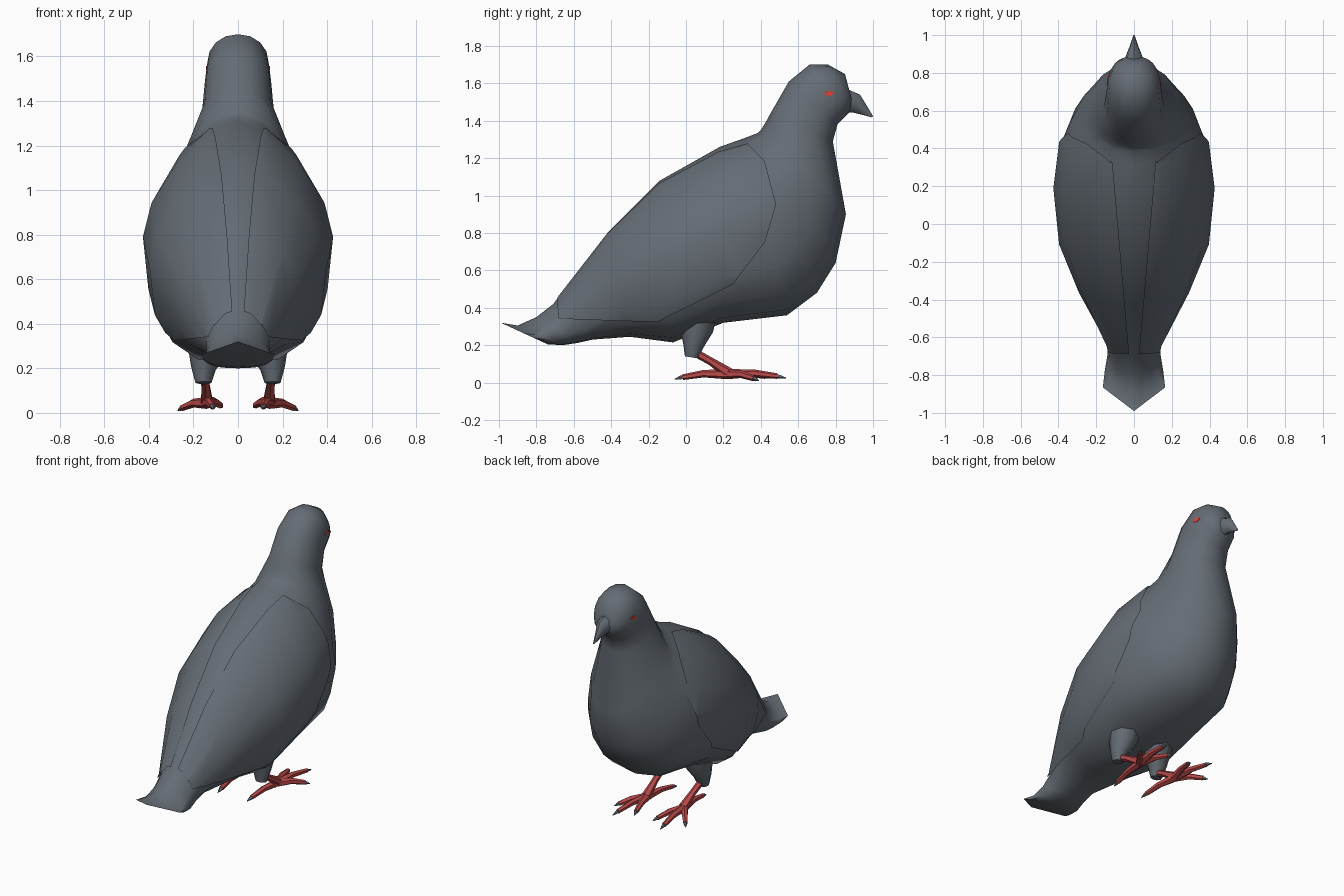
import bpy, bmesh, math
from mathutils import Vector
from mathutils.bvhtree import BVHTree

if "Cube" in bpy.data.objects:
    bpy.data.objects.remove(bpy.data.objects["Cube"])


def material(name, color):
    m = bpy.data.materials.new(name)
    m.use_nodes = True
    m.diffuse_color = (*color, 1)
    m.node_tree.nodes["Principled BSDF"].inputs["Base Color"].default_value = (*color, 1)
    return m


GREY = material("slate grey", (0.13, 0.15, 0.175))
RED = material("leg red", (0.5, 0.07, 0.07))
EYE = material("eye red", (0.75, 0.06, 0.04))


def finish(name, bm, mats, mirror=False, angle=50, closed=True):
    if closed:
        bmesh.ops.recalc_face_normals(bm, faces=bm.faces)
    me = bpy.data.meshes.new(name)
    bm.to_mesh(me)
    bm.free()
    ob = bpy.data.objects.new(name, me)
    bpy.context.collection.objects.link(ob)
    for m in mats:
        me.materials.append(m)
    bpy.ops.object.select_all(action="DESELECT")
    bpy.context.view_layer.objects.active = ob
    ob.select_set(True)
    bpy.ops.object.shade_smooth_by_angle(angle=math.radians(angle))
    if mirror:
        ob.modifiers.new("Mirror", "MIRROR").use_mirror_merge = False
    return ob


def skin(bm, rings, mat=0):
    """Bridge equal rings of points and cap both ends."""
    loops = [[bm.verts.new(p) for p in r] for r in rings]
    n = len(loops[0])
    faces = [bm.faces.new((a[i], a[(i + 1) % n], b[(i + 1) % n], b[i]))
             for a, b in zip(loops, loops[1:]) for i in range(n)]
    faces += [bm.faces.new(loops[0][::-1]), bm.faces.new(loops[-1])]
    for f in faces:
        f.material_index = mat


def section(top, bottom, width, low=1.0, high=1.0, sides=16):
    """Rounded cross-section between a top and a bottom (y, z) point."""
    t, b = Vector((0, *top)), Vector((0, *bottom))
    ring = []
    for i in range(sides):
        a = math.tau * i / sides
        c, s = math.cos(a), math.sin(a)
        e = high if s > 0 else low
        x = math.copysign(abs(c) ** e, c) * width if abs(c) > 1e-6 else 0
        ring.append((t + b) / 2 + (t - b) / 2 * math.copysign(abs(s) ** e, s) + Vector((x, 0, 0)))
    return ring


def tube(bm, path, radii, sides=6, mat=0):
    pts = [Vector(p) for p in path]
    rings = []
    for i, (p, r) in enumerate(zip(pts, radii)):
        d = (pts[min(i + 1, len(pts) - 1)] - pts[max(i - 1, 0)]).normalized()
        u = d.cross(Vector((1, 0, 0))).normalized()
        v = d.cross(u)
        rings.append([p + r * (u * math.cos(math.tau * k / sides) + v * math.sin(math.tau * k / sides))
                      for k in range(sides)])
    skin(bm, rings, mat)


# Body, neck and head: sections from tail end to brow
SECTIONS = [
    ((-.99, .32), (-.74, .205), .165, .9, 2),
    ((-.9, .305), (-.66, .2), .155, .8, 1.7),
    ((-.8, .35), (-.58, .212), .14, .8, 1.2),
    ((-.71, .42), (-.5, .23), .145, .8, 1.05),
    ((-.42, .8), (-.3, .245), .28, .75, 1.1),
    ((-.14, 1.08), (-.07, .215), .385, .78, 1.15),
    ((.18, 1.26), (.2, .32), .415, .75, 1.2),
    ((.32, 1.31), (.54, .36), .385, .8, 1.2),
    ((.385, 1.335), (.7, .48), .335, .9, 1.15),
    ((.4, 1.35), (.8, .64), .285, .95, 1.1),
    ((.425, 1.39), (.855, .9), .23, 1, 1),
    ((.455, 1.445), (.785, 1.29), .16, .9, .95),
    ((.55, 1.61), (.81, 1.38), .148, .9, .9),
    ((.66, 1.7), (.87, 1.44), .138, .9, .95),
    ((.76, 1.7), (.885, 1.47), .11, .9, .95),
    ((.85, 1.65), (.89, 1.5), .06, .9, .9),
]
bm = bmesh.new()
skin(bm, [section(*s) for s in SECTIONS])
bmesh.ops.recalc_face_normals(bm, faces=bm.faces)
surface = BVHTree.FromBMesh(bm)
wing = bm.copy()
finish("body", bm, [GREY])

# Folded wings: a trimmed shell just above the body surface
EDGE = [(.3, 1.3), (.42, 1.18), (.48, .95), (.42, .75), (.25, .53), (-.15, .33), (-.66, .34)]


def trim(point, normal):
    geom = wing.verts[:] + wing.edges[:] + wing.faces[:]
    bmesh.ops.bisect_plane(wing, geom=geom, dist=1e-4, plane_co=point, plane_no=normal, clear_outer=True)


trim((.083, 0, 0), (-1, .086, 0))
trim((0, -.68, 0), (0, -1, 0))
for (y0, z0), (y1, z1) in zip(EDGE, EDGE[1:]):
    trim((0, y0, z0), (0, z0 - z1, y1 - y0))
wing.normal_update()
for v, n in [(v, v.normal.copy()) for v in wing.verts]:
    v.co += n * (.009 if v.is_boundary else .012)
finish("wings", wing, [GREY], mirror=True, closed=False)

# Beak
bm = bmesh.new()
skin(bm, [section((.86, 1.57), (.85, 1.44), .055, sides=8),
          section((.93, 1.54), (.89, 1.445), .036, sides=8),
          section((.955, 1.5), (.93, 1.435), .022, sides=8),
          section((1, 1.425), (.995, 1.418), .004, sides=8)])
finish("beak", bm, [GREY])

# Eyes: thin pointed plates laid on the head
bm = bmesh.new()
hit, normal, _, _ = surface.ray_cast(Vector((1, .765, 1.545)), Vector((-1, 0, 0)))
along = Vector((0, 1, 0)) - normal * normal.y
along.normalize()
up = normal.cross(along)
rim = [(-.03, 0), (-.012, .013), (.014, .013), (.026, .003), (.008, -.012), (-.014, -.011)]
skin(bm, [[hit + along * a + up * b + normal * d for a, b in rim] for d in (-.004, .003)])
finish("eyes", bm, [EYE], mirror=True)

# Feathered thighs
bm = bmesh.new()
tube(bm, [(.13, .06, .38), (.135, .055, .28), (.155, .04, .2), (.155, .03, .135)],
     [.11, .09, .056, .036], 8)
finish("thighs", bm, [GREY], mirror=True)

# Shanks and toes with grey claws
bm = bmesh.new()
tube(bm, [(.15, .04, .165), (.145, .13, .115), (.14, .23, .05)], [.022, .021, .03])
TOES = [(.27, .39, .01), (.18, .535, .025), (.07, .46, .025), (.11, -.06, .018)]
for tip in TOES:
    root, end = Vector((.14, .22, .045)), Vector(tip)
    at = lambda f: root.lerp(end, f) + Vector((0, 0, .015 * math.sin(math.pi * f)))
    tube(bm, [at(0), at(.45), at(.85)], [.027, .02, .015])
    tube(bm, [at(.82), at(.91), at(1)], [.013, .01, .002], 5, 1)
finish("feet", bm, [RED, GREY], mirror=True)
